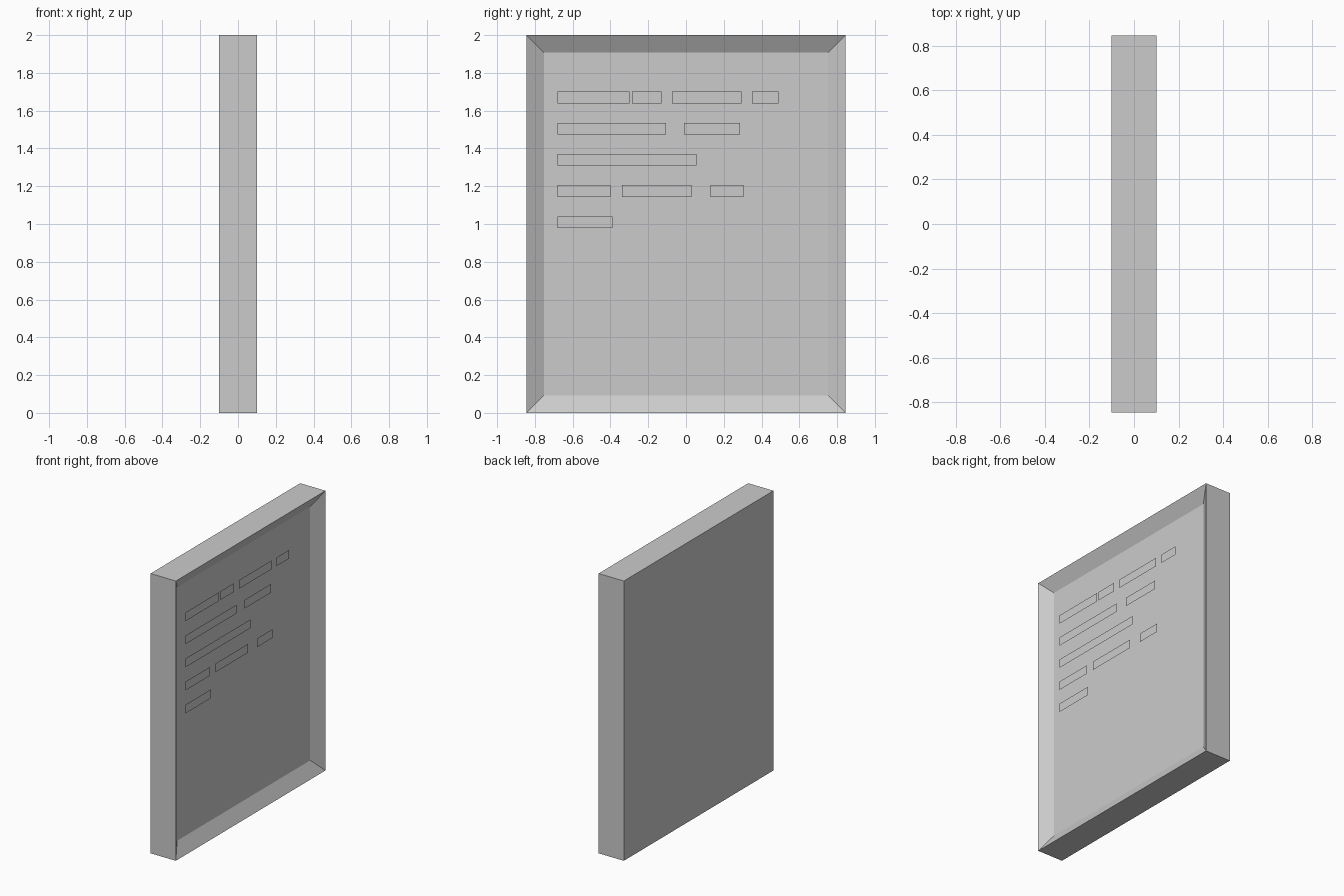
import bpy, bmesh
from mathutils import Vector

cube = bpy.data.objects.get("Cube")
if cube:
    bpy.data.objects.remove(cube, do_unlink=True)

grey = bpy.data.materials.new("plain_grey")
colour = (0.6, 0.6, 0.6, 1)
grey.diffuse_color = colour
grey.use_nodes = True
grey.node_tree.nodes["Principled BSDF"].inputs["Base Color"].default_value = colour

THICK, WIDTH, HEIGHT = 0.2, 1.69, 2.0
BORDER, DEPTH = 0.132, 0.055


def finish(name, bm):
    mesh = bpy.data.meshes.new(name)
    bm.to_mesh(mesh)
    bm.free()
    mesh.materials.append(grey)
    obj = bpy.data.objects.new(name, mesh)
    bpy.context.collection.objects.link(obj)


# Panel: a slab whose +x face is inset and sunk to form a sloping tray
bm = bmesh.new()
bmesh.ops.create_cube(bm, size=1)
bmesh.ops.scale(bm, vec=Vector((THICK, WIDTH, HEIGHT)), verts=bm.verts)
bmesh.ops.translate(bm, vec=Vector((0, 0, HEIGHT / 2)), verts=bm.verts)
bm.normal_update()
screen = max(bm.faces, key=lambda f: f.normal.x)
bmesh.ops.inset_region(bm, faces=[screen], thickness=BORDER, depth=0)
for v in screen.verts:
    v.co.x -= DEPTH
bm.normal_update()
finish("panel", bm)

# Text bars: row height, then the start and end of each bar
rows = [
    (1.67, [(-0.68, -0.30), (-0.285, -0.13), (-0.075, 0.295), (0.35, 0.49)]),
    (1.505, [(-0.68, -0.105), (-0.01, 0.285)]),
    (1.34, [(-0.68, 0.055)]),
    (1.175, [(-0.68, -0.40), (-0.34, 0.03), (0.13, 0.305)]),
    (1.01, [(-0.68, -0.39)]),
]
BAR_HALF = 0.031
BAR_X = THICK / 2 - 0.04

for r, (z, bars) in enumerate(rows, 1):
    bm = bmesh.new()
    for y0, y1 in bars:
        corners = [(y0, -BAR_HALF), (y1, -BAR_HALF), (y1, BAR_HALF), (y0, BAR_HALF)]
        bm.faces.new([bm.verts.new((BAR_X, y, z + dz)) for y, dz in corners])
    finish(f"line_bars_{r}", bm)
